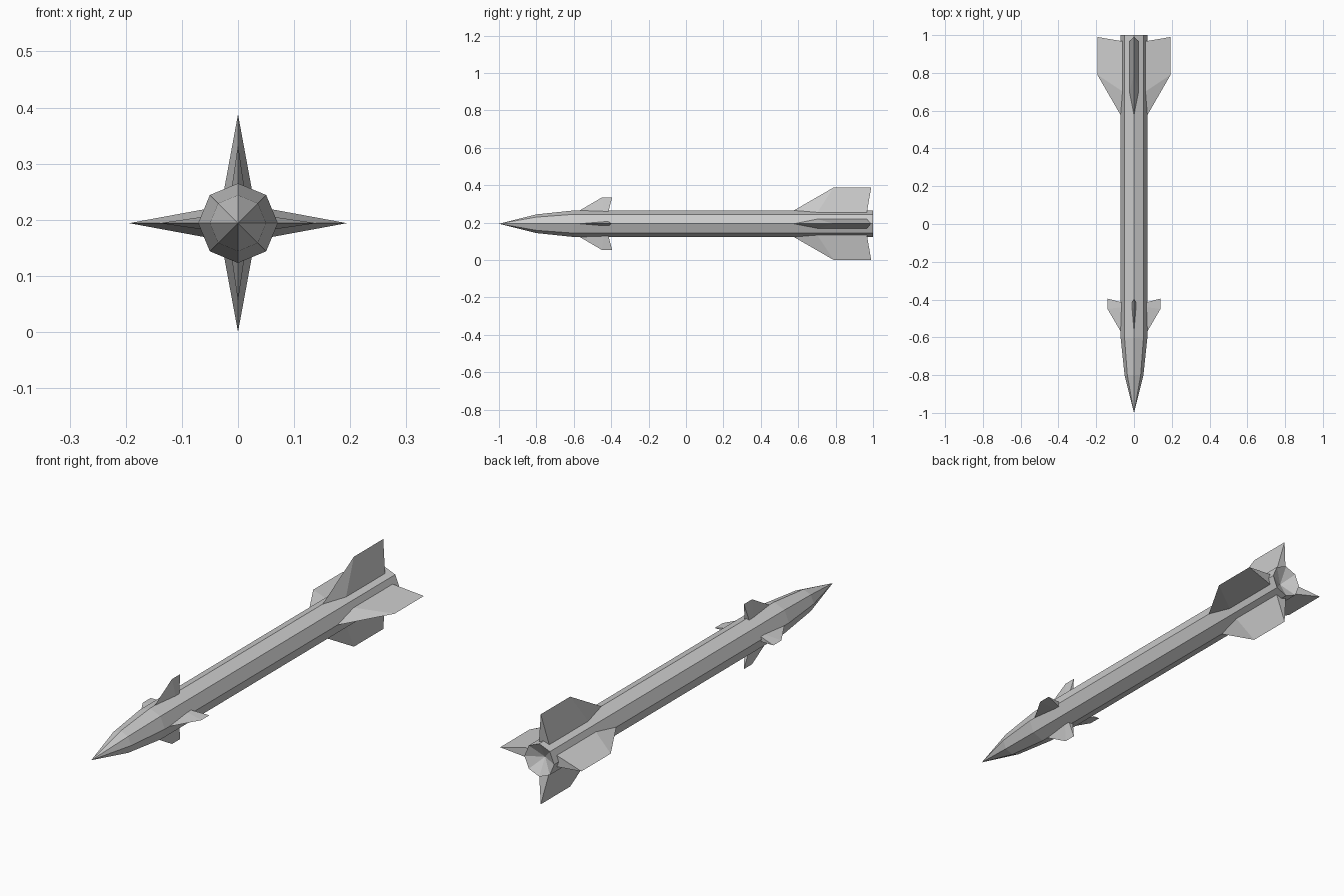
import bpy
import bmesh
from math import sin, cos, pi
from mathutils import Matrix

cube = bpy.data.objects.get("Cube")
if cube:
    bpy.data.objects.remove(cube, do_unlink=True)

AXIS_Z = 0.194
SIDES = 8

# Single grey paint
grey = bpy.data.materials.new("grey paint")
grey.use_nodes = True
colour = (0.6, 0.6, 0.6, 1)
grey.diffuse_color = colour
grey.node_tree.nodes["Principled BSDF"].inputs["Base Color"].default_value = colour


def finish(bm, name):
    bmesh.ops.recalc_face_normals(bm, faces=bm.faces)
    mesh = bpy.data.meshes.new(name)
    bm.to_mesh(mesh)
    bm.free()
    mesh.materials.append(grey)
    obj = bpy.data.objects.new(name, mesh)
    bpy.context.collection.objects.link(obj)
    obj.location.z = AXIS_Z
    return obj


# Octagonal body: pointed nose, straight tube, recessed tail cone
def build_body():
    bm = bmesh.new()
    rings = []
    for y, r in [(-0.8, 0.05), (-0.6, 0.071), (1.0, 0.071)]:
        angles = [2 * pi * i / SIDES for i in range(SIDES)]
        rings.append([bm.verts.new((r * cos(a), y, r * sin(a))) for a in angles])
    nose = bm.verts.new((0, -1, 0))
    recess = bm.verts.new((0, 0.96, 0))
    for i in range(SIDES):
        j = (i + 1) % SIDES
        bm.faces.new((nose, rings[0][i], rings[0][j]))
        for a, b in zip(rings, rings[1:]):
            bm.faces.new((a[i], b[i], b[j], a[j]))
        bm.faces.new((recess, rings[-1][j], rings[-1][i]))
    finish(bm, "body")


# Wedge fin: thick at the root, tapering to a sharp outer edge
def build_fin(name, turn, lead, shoulder, trail, tip_lead, tip_trail, span, half):
    bm = bmesh.new()
    root = 0.069 - half * 0.42
    front = bm.verts.new((0, lead, 0.07))
    left = [bm.verts.new((half, y, root)) for y in (shoulder, trail)]
    right = [bm.verts.new((-half, y, root)) for y in (shoulder, trail)]
    tip = [bm.verts.new((0, y, span)) for y in (tip_lead, tip_trail)]
    for side in (left, right):
        bm.faces.new((front, side[0], tip[0]))
        bm.faces.new((side[0], side[1], tip[1], tip[0]))
    bm.faces.new((left[1], right[1], tip[1]))
    bm.faces.new((front, left[0], right[0]))
    bm.faces.new((left[0], left[1], right[1], right[0]))
    bm.transform(Matrix.Rotation(turn, 4, "Y"))
    finish(bm, name)


build_body()

# Four canards near the nose and four large fins at the tail
for i, place in enumerate(("top", "left", "bottom", "right")):
    turn = i * pi / 2
    build_fin(place + "_front_fin", turn, -0.57, -0.44, -0.415, -0.45, -0.395, 0.14, 0.011)
    build_fin(place + "_tail_fin", turn, 0.575, 0.7, 0.967, 0.79, 0.99, 0.194, 0.025)
